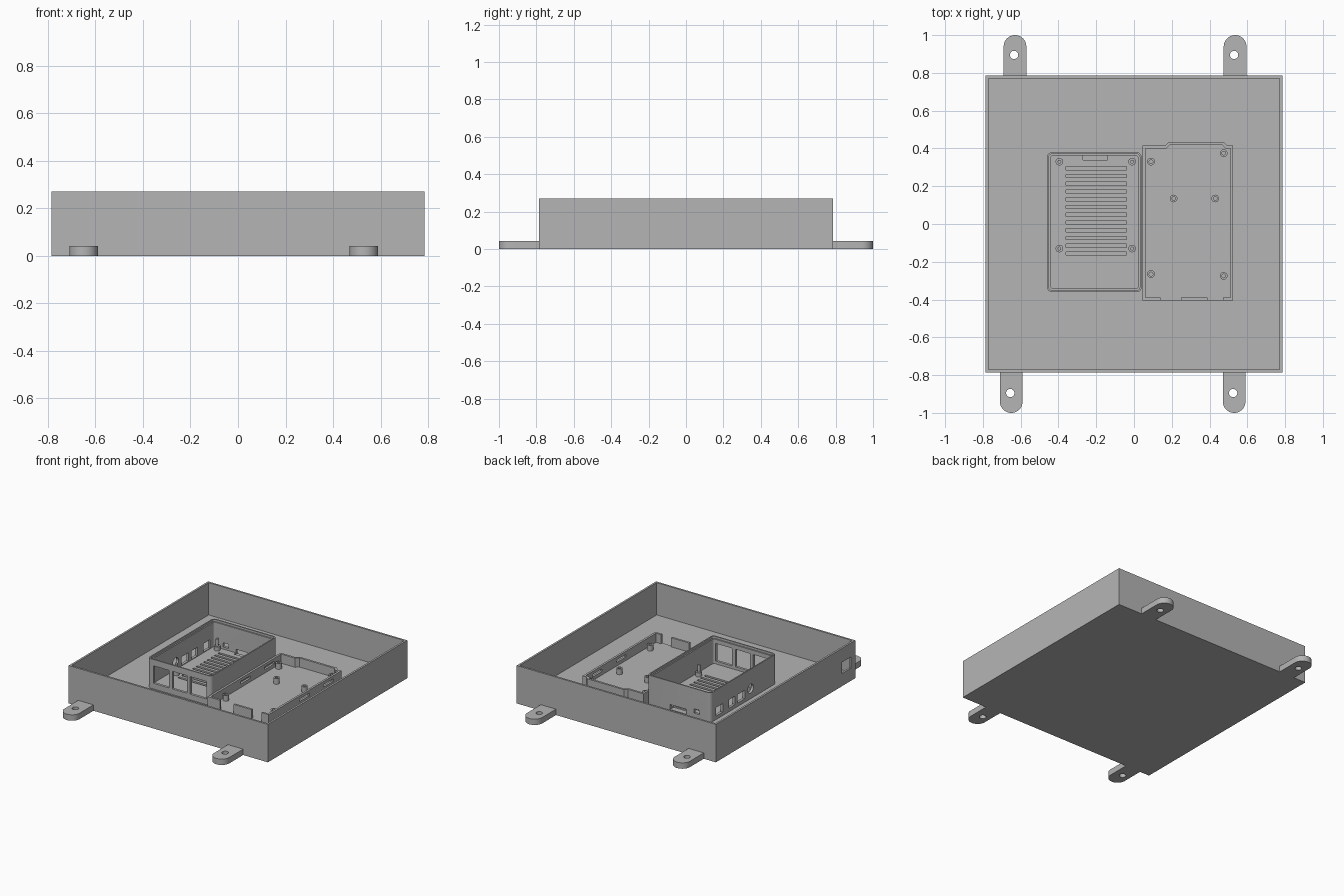
import bpy, bmesh, math

cube = bpy.data.objects.get("Cube")
if cube:
    bpy.data.objects.remove(cube, do_unlink=True)

# One grey plastic for every part
grey = bpy.data.materials.new("grey plastic")
grey.use_nodes = True
grey.diffuse_color = (0.46, 0.46, 0.46, 1)
grey.node_tree.nodes["Principled BSDF"].inputs["Base Color"].default_value = grey.diffuse_color

FLOOR = 0.04        # top of the enclosure floor
TRAY = 0.06         # top of the inner case floors
CASE_TOP = 0.25
TRAY_TOP = 0.125


def prism(name, outline, z0, z1):
    """Extrude a closed xy outline from z0 to z1."""
    bm = bmesh.new()
    face = bm.faces.new([bm.verts.new((x, y, z0)) for x, y in outline])
    top = bmesh.ops.extrude_face_region(bm, geom=[face])
    moved = [v for v in top["geom"] if isinstance(v, bmesh.types.BMVert)]
    bmesh.ops.translate(bm, verts=moved, vec=(0, 0, z1 - z0))
    bmesh.ops.recalc_face_normals(bm, faces=bm.faces)
    mesh = bpy.data.meshes.new(name)
    bm.to_mesh(mesh)
    bm.free()
    mesh.materials.append(grey)
    obj = bpy.data.objects.new(name, mesh)
    bpy.context.collection.objects.link(obj)
    return obj


def rect(x0, x1, y0, y1):
    return [(x0, y0), (x1, y0), (x1, y1), (x0, y1)]


def arc(cx, cy, r, start, end, steps):
    angles = [math.radians(start + (end - start) * i / steps) for i in range(steps + 1)]
    return [(cx + r * math.cos(a), cy + r * math.sin(a)) for a in angles]


def circle(cx, cy, r, n=24):
    return arc(cx, cy, r, 0, 360, n)[:-1]


def rounded(x0, x1, y0, y1, r):
    centres = [(x1 - r, y1 - r), (x0 + r, y1 - r), (x0 + r, y0 + r), (x1 - r, y0 + r)]
    return [p for i, (x, y) in enumerate(centres) for p in arc(x, y, r, 90 * i, 90 * i + 90, 5)]


def box(x0, x1, y0, y1, z0, z1):
    return prism("cutter", rect(x0, x1, y0, y1), z0, z1)


def cut(target, cutters):
    """Subtract each cutter and discard it."""
    bpy.context.view_layer.objects.active = target
    for c in cutters:
        c.hide_render = True
        mod = target.modifiers.new("cut", "BOOLEAN")
        mod.operation, mod.solver, mod.object = "DIFFERENCE", "EXACT", c
        bpy.ops.object.modifier_apply(modifier=mod.name)
        bpy.data.objects.remove(c, do_unlink=True)


def smooth(obj):
    bpy.ops.object.select_all(action="DESELECT")
    obj.select_set(True)
    bpy.context.view_layer.objects.active = obj
    bpy.ops.object.shade_smooth_by_angle(angle=math.radians(30))


# Open enclosure with a cable port in the right wall
W = 0.785
I = W - 0.014
enclosure = prism("enclosure", rect(-W, W, -W, W), 0, 0.27)
cut(enclosure, [box(-I, I, -I, I, FLOOR, 0.4),
                box(-0.85, -0.7, -0.735, -0.635, 0.09, 0.17)])

# Mounting tabs with screw holes
for name, x, side in [("front_right_tab", -0.65, -1), ("front_left_tab", 0.53, -1),
                      ("back_right_tab", -0.63, 1), ("back_left_tab", 0.535, 1)]:
    tip = arc(x, side * 0.94, 0.06, 0, side * 180, 20)
    root = side * (W - 0.005)
    tab = prism(name, tip + [(x - 0.06, root), (x + 0.06, root)], 0, 0.042)
    cut(tab, [prism("cutter", circle(x - 0.005, side * 0.895, 0.022), -0.1, 0.1)])
    smooth(tab)

# Circuit board case: shell with a stepped lip
case = prism("board_case", rounded(-0.46, 0.04, -0.36, 0.38, 0.025), FLOOR - 0.005, CASE_TOP)
cutters = [prism("cutter", rounded(-0.442, 0.022, -0.342, 0.362, 0.014), TRAY, 0.4),
           prism("cutter", rounded(-0.451, 0.031, -0.351, 0.371, 0.018), CASE_TOP - 0.015, 0.4)]
# Vent slots in the case floor
for i in range(12):
    y = 0.295 - 0.041 * i
    cutters.append(box(-0.36, -0.04, y - 0.009, y + 0.009, FLOOR + 0.001, 0.1))
# Front openings for sockets
for x0, x1 in [(-0.415, -0.29), (-0.265, -0.15), (-0.125, 0.005)]:
    cutters.append(box(x0, x1, -0.4, -0.32, 0.08, 0.205))
# Right side openings
for y, w in [(0.28, 0.075), (0.14, 0.07), (0.035, 0.08)]:
    cutters.append(box(-0.5, -0.42, y - w / 2, y + w / 2, 0.065, 0.125))
jack = prism("cutter", circle(0, 0, 0.032), -0.05, 0.05)
jack.rotation_euler = (0, math.pi / 2, 0)
jack.location = (-0.46, -0.07, 0.112)
bpy.context.view_layer.update()
cutters.append(jack)
# Back openings: card slot and small port
cutters += [box(-0.27, -0.14, 0.34, 0.42, TRAY - 0.01, 0.085),
            box(-0.372, -0.33, 0.34, 0.42, 0.075, 0.105)]
cut(case, cutters)
smooth(case)

# Board posts with locating pins
for x in (-0.395, -0.01):
    for y in (-0.13, 0.33):
        smooth(prism("board_post", circle(x, y, 0.02), TRAY - 0.005, 0.09))
        smooth(prism("board_pin", circle(x, y, 0.01, 16), 0.085, 0.14))

# Drive tray with a bulged back wall
outer = [(0.045, -0.405), (0.525, -0.405), (0.525, 0.415), (0.495, 0.415),
         (0.475, 0.435), (0.185, 0.435), (0.165, 0.415), (0.045, 0.415)]
inner = [(0.06, -0.39), (0.51, -0.39), (0.51, 0.4), (0.485, 0.4),
         (0.465, 0.42), (0.19, 0.42), (0.17, 0.4), (0.06, 0.4)]
tray = prism("drive_tray", outer, FLOOR - 0.005, TRAY_TOP)
cutters = [prism("cutter", inner, TRAY, 0.3)]
# Front wall notches
for x0, x1 in [(0.14, 0.25), (0.39, 0.47)]:
    cutters.append(box(x0, x1, -0.45, -0.37, TRAY, 0.3))
# Side wall latch slots
for x in (0.0525, 0.5175):
    for y in (0.0, 0.27):
        cutters.append(box(x - 0.02, x + 0.02, y - 0.055, y + 0.055, 0.085, 0.103))
cut(tray, cutters)

# Drive posts with screw holes
for x, y in [(0.09, 0.33), (0.475, 0.375), (0.21, 0.135), (0.43, 0.135),
             (0.09, -0.265), (0.475, -0.275)]:
    post = prism("drive_post", circle(x, y, 0.02), TRAY - 0.005, 0.1)
    cut(post, [prism("cutter", circle(x, y, 0.01, 16), TRAY, 0.2)])
    smooth(post)
